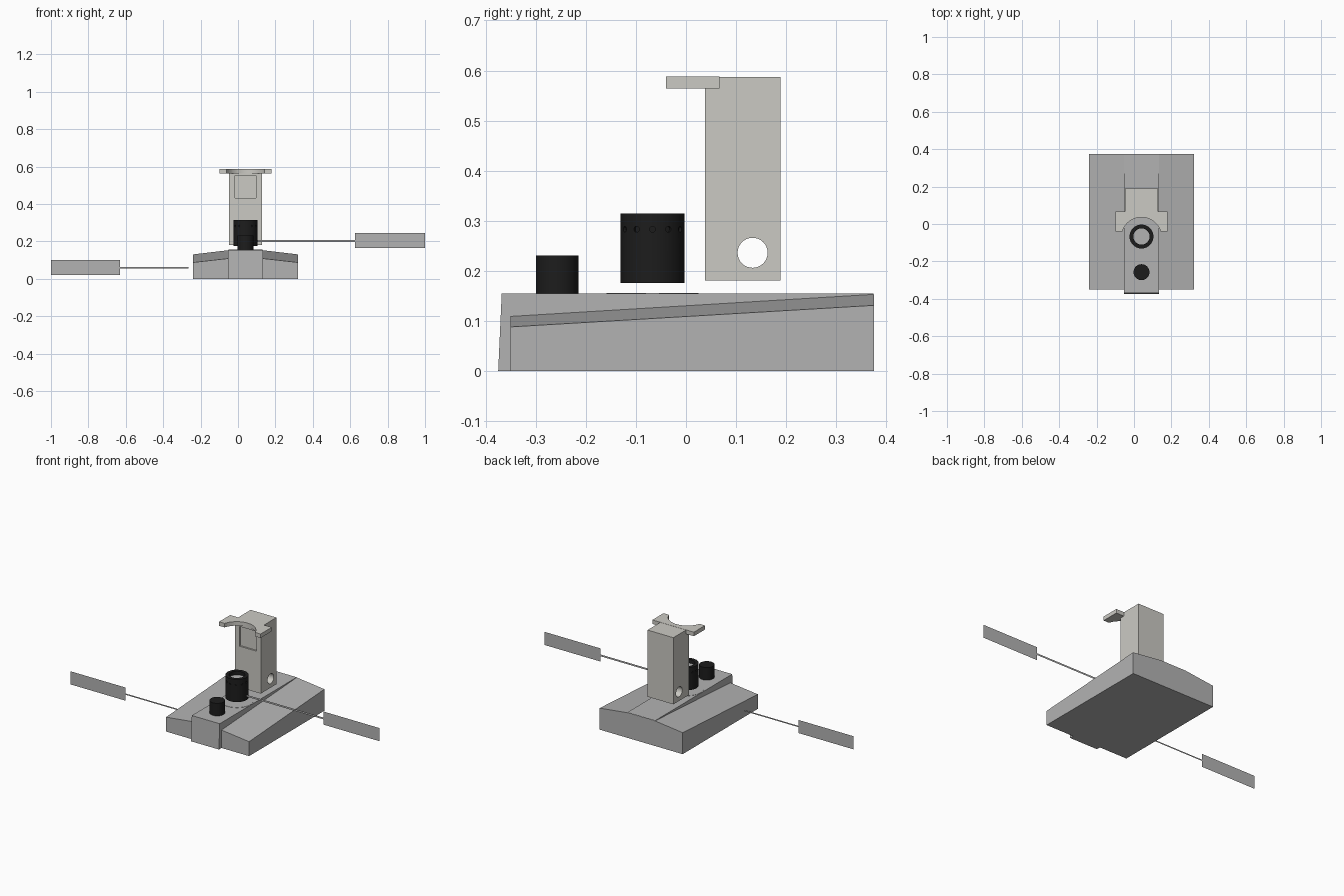
import bpy, bmesh, math
from mathutils import Matrix

if "Cube" in bpy.data.objects:
    bpy.data.objects.remove(bpy.data.objects["Cube"])

CX = 0.04          # symmetry line of the instrument
LY = -0.067        # lens axis


def material(name, rgb):
    m = bpy.data.materials.new(name)
    m.diffuse_color = (*rgb, 1)
    m.use_nodes = True
    m.node_tree.nodes["Principled BSDF"].inputs["Base Color"].default_value = m.diffuse_color
    return m


BASE = material("base_grey", (0.45, 0.45, 0.45))
PALE = material("pale_grey", (0.6, 0.59, 0.55))
BLACK = material("black", (0.012, 0.012, 0.012))


def finish(name, bm, mat, smooth=False):
    bmesh.ops.recalc_face_normals(bm, faces=bm.faces)
    me = bpy.data.meshes.new(name)
    bm.to_mesh(me)
    bm.free()
    ob = bpy.data.objects.new(name, me)
    bpy.context.collection.objects.link(ob)
    if mat:
        me.materials.append(mat)
    if smooth:
        bpy.ops.object.select_all(action='DESELECT')
        ob.select_set(True)
        bpy.context.view_layer.objects.active = ob
        bpy.ops.object.shade_smooth_by_angle(angle=math.radians(35))
    return ob


def loft(name, ring_a, ring_b, mat):
    """Solid between two matching outlines."""
    bm = bmesh.new()
    a = [bm.verts.new(p) for p in ring_a]
    b = [bm.verts.new(p) for p in ring_b]
    bm.faces.new(a)
    bm.faces.new(b)
    for i in range(len(a)):
        j = (i + 1) % len(a)
        bm.faces.new((a[i], a[j], b[j], b[i]))
    return finish(name, bm, mat)


def box(name, x0, x1, y0, y1, z0, z1, mat):
    q = [(x0, y0), (x1, y0), (x1, y1), (x0, y1)]
    return loft(name, [(*p, z0) for p in q], [(*p, z1) for p in q], mat)


def lathe(name, profile, y, mat, n=48):
    """Spin an (r, z) profile about the vertical line at CX, y."""
    bm = bmesh.new()
    rings = []
    for r, z in profile:
        if r == 0:
            rings.append([bm.verts.new((CX, y, z))] * n)
        else:
            rings.append([bm.verts.new((CX + r * math.cos(2 * math.pi * i / n),
                                        y + r * math.sin(2 * math.pi * i / n), z)) for i in range(n)])
    for a, b in zip(rings, rings[1:]):
        for i in range(n):
            j = (i + 1) % n
            bm.faces.new(list(dict.fromkeys((a[i], a[j], b[j], b[i]))))
    return finish(name, bm, mat, True)


def cut(ob, cutter):
    m = ob.modifiers.new("cut", 'BOOLEAN')
    m.operation = 'DIFFERENCE'
    m.solver = 'EXACT'
    m.object = cutter
    cutter.hide_render = True
    cutter.hide_set(True)


def plane(name, x0, x1, y, z0, z1, mat):
    bm = bmesh.new()
    bm.faces.new([bm.verts.new(p) for p in
                  ((x0, y, z0), (x1, y, z0), (x1, y, z1), (x0, y, z1))])
    return finish(name, bm, mat)


# Sloping base body
def section(y, outer, inner):
    return [(CX - 0.28, y, 0), (CX + 0.28, y, 0), (CX + 0.28, y, outer),
            (CX + 0.094, y, inner), (CX - 0.094, y, inner), (CX - 0.28, y, outer)]


loft("base", section(-0.35, 0.088, 0.109), section(0.375, 0.131, 0.153), BASE)

# Level centre strip with leaning front face
strip = [(-0.375, 0), (0.374, 0), (0.374, 0.1545), (-0.368, 0.1545)]
loft("centre_strip", [(CX - 0.094, *p) for p in strip], [(CX + 0.094, *p) for p in strip], BASE)

# Raised disc under the lens, and the front knob
lathe("lens_seat", [(0, 0.15), (0.092, 0.15), (0.092, 0.156), (0, 0.156)], LY, BASE)
lathe("front_knob", [(0, 0.15), (0.0425, 0.15), (0.0425, 0.231), (0, 0.231)], -0.2575, BLACK)

# Hollow lens barrel with a ring of small holes
barrel = lathe("lens_barrel", [(0, 0.176), (0.064, 0.176), (0.064, 0.314), (0.044, 0.314),
                               (0.044, 0.286), (0, 0.286)], LY, BLACK)
bm = bmesh.new()
for i in range(12):
    a = math.pi * i / 6
    turn = Matrix.Translation((CX, LY, 0.283)) @ Matrix.Rotation(a, 4, 'Z')
    place = turn @ Matrix.Translation((0.064, 0, 0)) @ Matrix.Rotation(math.pi / 2, 4, 'Y')
    bmesh.ops.create_cone(bm, cap_ends=True, segments=12, radius1=0.006, radius2=0.006,
                          depth=0.012, matrix=place)
cut(barrel, finish("barrel_hole_cutter", bm, None))
lathe("lens_glass", [(0, 0.28), (0.0435, 0.28), (0.0435, 0.292), (0, 0.292)], LY, BASE)

# Column with a through hole and a front window recess
column = box("column", CX - 0.087, CX + 0.087, 0.038, 0.189, 0.181, 0.5875, PALE)
bm = bmesh.new()
bmesh.ops.create_cone(bm, cap_ends=True, segments=32, radius1=0.03, radius2=0.03, depth=0.4,
                      matrix=Matrix.Translation((CX, 0.133, 0.236)) @ Matrix.Rotation(math.pi / 2, 4, 'Y'))
cut(column, finish("column_hole_cutter", bm, None))
cut(column, box("window_cutter", CX - 0.057, CX + 0.057, 0.0, 0.048, 0.432, 0.552, None))

# Forked top bracket with a concave front
R = 0.107
cy = 0.036 - R
a0 = math.asin((-0.04 - cy) / R)
outline = [(CX + 0.14, -0.04), (CX + 0.14, 0.067), (CX - 0.14, 0.067), (CX - 0.14, -0.04)]
for i in range(25):
    a = math.pi - a0 - (math.pi - 2 * a0) * i / 24
    outline.append((CX + R * math.cos(a), cy + R * math.sin(a)))
loft("top_bracket", [(*p, 0.564) for p in outline], [(*p, 0.5885) for p in outline], PALE)

# Flat pointer tags on each side, blank
plane("right_tag", 0.625, 1.0, LY, 0.165, 0.245, BASE)
plane("right_tag_stem", 0.10, 0.625, LY, 0.197, 0.208, BASE)
plane("left_tag", -1.0, -0.63, -0.183, 0.02, 0.10, BASE)
plane("left_tag_stem", -0.63, -0.265, -0.183, 0.056, 0.064, BASE)
